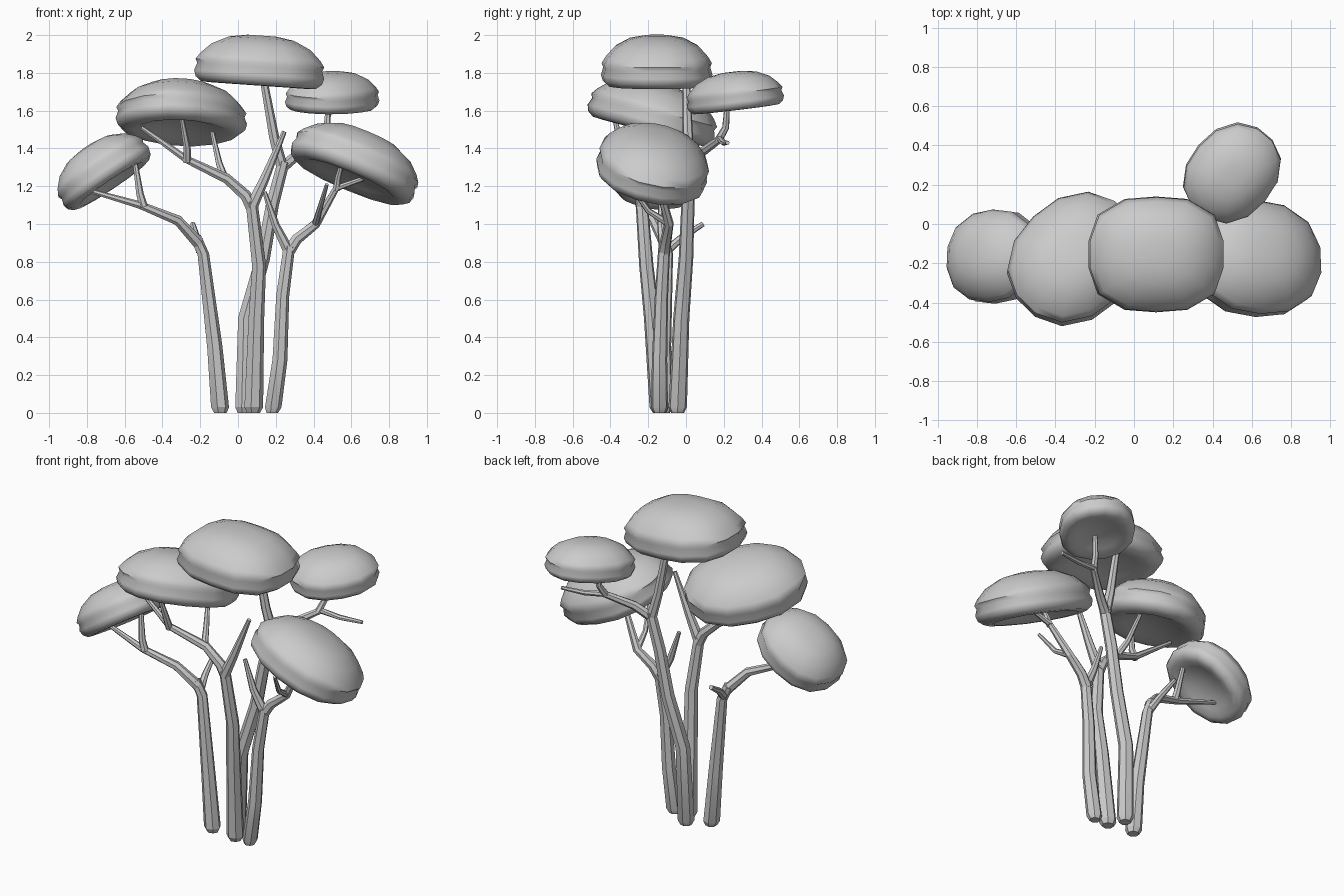
import bpy, bmesh, math
from mathutils import Vector, Matrix

old = bpy.data.objects.get("Cube")
if old:
    bpy.data.objects.remove(old, do_unlink=True)

grey = bpy.data.materials.new("plain_grey")
grey.use_nodes = True
grey.diffuse_color = (0.6, 0.6, 0.6, 1)
grey.node_tree.nodes["Principled BSDF"].inputs["Base Color"].default_value = (0.6, 0.6, 0.6, 1)


def finish(bm, name, angle):
    bmesh.ops.recalc_face_normals(bm, faces=bm.faces)
    mesh = bpy.data.meshes.new(name)
    bm.to_mesh(mesh)
    bm.free()
    mesh.materials.append(grey)
    ob = bpy.data.objects.new(name, mesh)
    bpy.context.collection.objects.link(ob)
    bpy.ops.object.select_all(action="DESELECT")
    ob.select_set(True)
    bpy.context.view_layer.objects.active = ob
    bpy.ops.object.shade_smooth_by_angle(angle=math.radians(angle))


def skin(bm, rings):
    """Join neighbouring vertex rings with quads and cap both ends."""
    n = len(rings[0])
    for a, b in zip(rings, rings[1:]):
        for i in range(n):
            j = (i + 1) % n
            bm.faces.new((a[i], a[j], b[j], b[i]))
    bm.faces.new(rings[0])
    bm.faces.new(rings[-1])


def limb(name, path, r0, r1, sides=7, foot=False):
    """Tapered faceted tube along a path."""
    pts = [Vector(p) for p in path]
    lengths = [0]
    for a, b in zip(pts, pts[1:]):
        lengths.append(lengths[-1] + (b - a).length)
    radii = [r0 + (r1 - r0) * l / lengths[-1] for l in lengths]
    if foot:
        pts.insert(1, pts[0].lerp(pts[1], 0.03 / (pts[1] - pts[0]).length))
        radii.insert(0, r0 * 0.7)
    bm = bmesh.new()
    rings = []
    for k, p in enumerate(pts):
        t = pts[min(k + 1, len(pts) - 1)] - pts[max(k - 1, 0)]
        if foot and k < 2:
            t = Vector((0, 0, 1))
        q = Vector((0, 0, 1)).rotation_difference(t)
        rings.append([bm.verts.new(p + q @ Vector((
            radii[k] * math.cos(math.tau * i / sides),
            radii[k] * math.sin(math.tau * i / sides), 0))) for i in range(sides)])
    skin(bm, rings)
    finish(bm, name, 25)


# Canopy outline: full dome, thick bulging lip, softly hollow underside
PROFILE = [(0.22, 1.0), (0.5, 0.94), (0.76, 0.78), (0.92, 0.58), (0.99, 0.45),
           (0.96, 0.37), (1.0, 0.22), (0.97, 0.1), (0.88, 0.01), (0.74, 0.0),
           (0.56, 0.07), (0.35, 0.14), (0.12, 0.17)]


def canopy(name, centre, size, tilt, square=2.3, spin=0, sides=14):
    """Rounded cushion, spun in plan, leaning towards tilt (x and y lean in degrees)."""
    rx, ry, h = size
    axis = Vector((math.tan(math.radians(tilt[0])), math.tan(math.radians(tilt[1])), 1))
    lean = Vector((0, 0, 1)).rotation_difference(axis).to_matrix().to_4x4()
    place = Matrix.Translation(centre) @ lean @ Matrix.Rotation(math.radians(spin), 4, "Z")
    bm = bmesh.new()
    rings = []
    for r, z in PROFILE:
        ring = []
        for i in range(sides):
            a = math.tau * (i + 0.5) / sides
            c, s = math.cos(a), math.sin(a)
            k = r / (abs(c) ** square + abs(s) ** square) ** (1 / square)
            ring.append(bm.verts.new(place @ Vector((rx * k * c, ry * k * s, h * (z - 0.5)))))
        rings.append(ring)
    skin(bm, rings)
    finish(bm, name, 60)


canopy("top_canopy", (0.117, -0.155, 1.865), (0.347, 0.295, 0.265), (4, 0), 2.8)
canopy("front_right_canopy", (-0.3, -0.165, 1.615), (0.36, 0.305, 0.265), (0, 15), 2.3, 45)
canopy("far_right_canopy", (-0.735, -0.16, 1.307), (0.275, 0.24, 0.235), (-34, 9))
canopy("front_left_canopy", (0.637, -0.165, 1.352), (0.355, 0.3, 0.27), (23, 13))
canopy("back_left_canopy", (0.5, 0.255, 1.705), (0.265, 0.222, 0.2), (1, -7), 2.3, 50)

# Right stem, carrying the far right canopy
limb("right_trunk", [(-0.095, -0.12, 0), (-0.125, -0.12, 0.35), (-0.185, -0.1, 0.84),
     (-0.225, -0.11, 0.93)], 0.05, 0.03, foot=True)
limb("right_branch", [(-0.21, -0.11, 0.9), (-0.32, -0.17, 1.02), (-0.52, -0.23, 1.1),
     (-0.8, -0.2, 1.18)], 0.033, 0.012)
limb("right_stump", [(-0.2, -0.1, 0.86), (-0.22, -0.02, 0.93), (-0.24, 0.09, 1.0)], 0.025, 0.014)
limb("right_twig", [(-0.5, -0.23, 1.09), (-0.52, -0.23, 1.16), (-0.55, -0.2, 1.36)], 0.024, 0.012)

# Middle stem, carrying the front right canopy
limb("middle_trunk", [(0.08, -0.14, 0), (0.095, -0.18, 0.5), (0.11, -0.21, 0.78),
     (0.07, -0.235, 1.12)], 0.052, 0.033, foot=True)
limb("middle_branch", [(0.075, -0.23, 1.08), (0.04, -0.235, 1.15), (-0.06, -0.24, 1.24), (-0.27, -0.31, 1.34),
     (-0.51, -0.28, 1.51)], 0.034, 0.012)
limb("middle_fork", [(0.07, -0.235, 1.09), (0.14, -0.235, 1.24), (0.245, -0.235, 1.49)], 0.034, 0.013)
limb("middle_inner_twig", [(-0.07, -0.24, 1.24), (-0.1, -0.18, 1.32), (-0.14, -0.1, 1.5)], 0.022, 0.011)
limb("middle_outer_twig", [(-0.27, -0.31, 1.33), (-0.27, -0.34, 1.4), (-0.3, -0.38, 1.57)], 0.023, 0.012)

# Left stem, carrying the front left canopy
limb("left_trunk", [(0.18, -0.14, 0), (0.22, -0.14, 0.28), (0.235, -0.13, 0.62),
     (0.27, -0.115, 0.88)], 0.046, 0.032, foot=True)
limb("left_branch", [(0.265, -0.115, 0.85), (0.31, -0.105, 0.92), (0.41, -0.09, 1.0), (0.52, -0.14, 1.19),
     (0.69, -0.14, 1.25)], 0.033, 0.012)
limb("left_fork", [(0.265, -0.115, 0.86), (0.2, -0.13, 0.99), (0.14, -0.13, 1.17)], 0.03, 0.012)
limb("left_inner_twig", [(0.41, -0.09, 1.0), (0.43, -0.2, 1.07), (0.47, -0.3, 1.21)], 0.02, 0.01)
limb("left_outer_twig", [(0.52, -0.14, 1.18), (0.53, -0.16, 1.25), (0.56, -0.2, 1.36)], 0.02, 0.01)

# Back stem, carrying the top and back left canopies
limb("back_trunk", [(0.03, -0.045, 0), (0.04, -0.025, 0.5), (0.13, 0.0, 0.82), (0.18, 0.01, 1.1),
     (0.24, 0.02, 1.33)], 0.05, 0.033, foot=True)
limb("back_upper_branch", [(0.235, 0.02, 1.29), (0.19, 0.01, 1.46), (0.13, 0.0, 1.79)], 0.032, 0.02)
limb("back_left_branch", [(0.235, 0.02, 1.3), (0.32, 0.07, 1.37), (0.46, 0.18, 1.45),
     (0.58, 0.2, 1.43), (0.73, 0.22, 1.43)], 0.03, 0.011)
limb("back_left_twig", [(0.45, 0.17, 1.44), (0.47, 0.21, 1.51), (0.48, 0.22, 1.65)], 0.022, 0.014)
